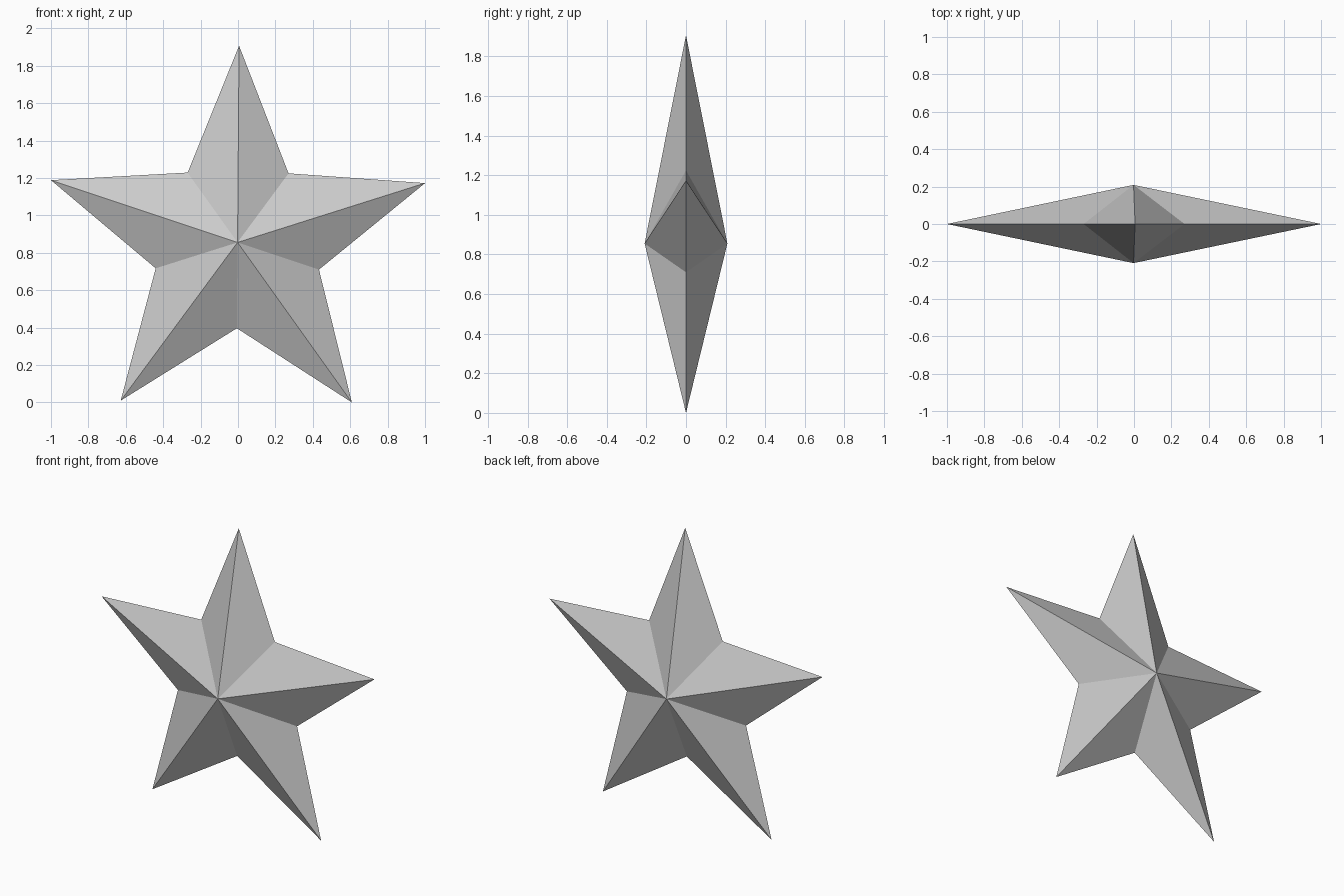
import bpy, bmesh
from math import sin, cos, radians

if "Cube" in bpy.data.objects:
    bpy.data.objects.remove(bpy.data.objects["Cube"])

OUTER, INNER, DEPTH = 1.0515, 0.459, 0.209
CX, CZ = -0.0025, 0.8555
START = radians(89.55)          # the star leans very slightly

bm = bmesh.new()

# rim: alternating tips and notches in the XZ plane
rim = []
for i in range(10):
    r = INNER if i % 2 else OUTER
    a = START + radians(36) * i
    rim.append(bm.verts.new((CX + r * cos(a), 0, CZ + r * sin(a))))

# front and back peaks, joined to the rim by flat facets
front = bm.verts.new((CX, -DEPTH, CZ))
back = bm.verts.new((CX, DEPTH, CZ))
for a, b in zip(rim, rim[1:] + rim[:1]):
    bm.faces.new((front, b, a))
    bm.faces.new((back, a, b))
bmesh.ops.recalc_face_normals(bm, faces=bm.faces)

mesh = bpy.data.meshes.new("star")
bm.to_mesh(mesh)
bm.free()
bpy.context.collection.objects.link(bpy.data.objects.new("star", mesh))
